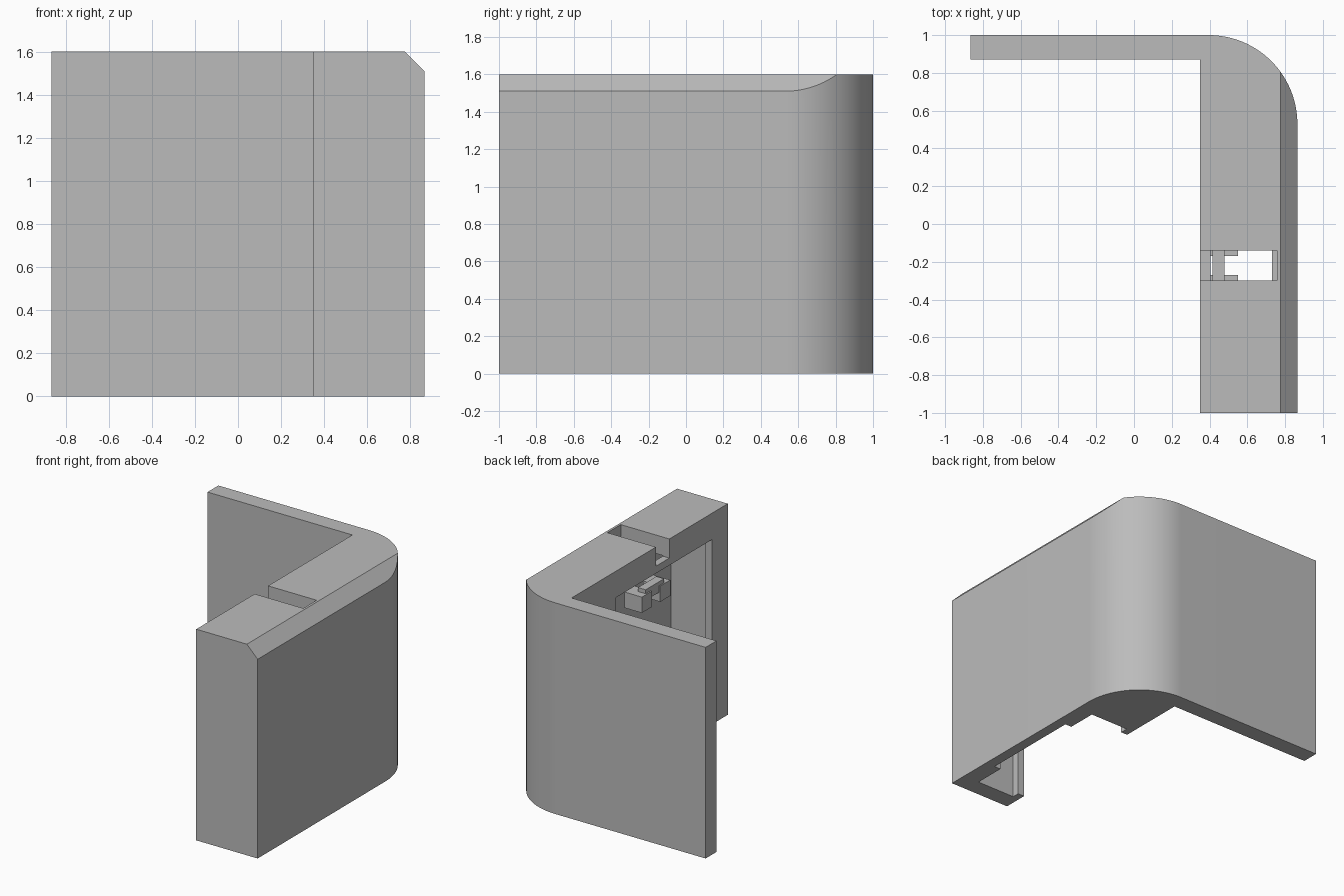
import bpy, bmesh, math

cube = bpy.data.objects.get("Cube")
if cube:
    bpy.data.objects.remove(cube, do_unlink=True)

grey = bpy.data.materials.new("plain grey")
grey.use_nodes = True
grey.diffuse_color = (0.5, 0.5, 0.5, 1)
bsdf = next(n for n in grey.node_tree.nodes if n.type == 'BSDF_PRINCIPLED')
bsdf.inputs["Base Color"].default_value = grey.diffuse_color


def prism(name, points, offset):
    """Extrude a flat outline of 3D points along an offset."""
    bm = bmesh.new()
    face = bm.faces.new([bm.verts.new(p) for p in points])
    top = bmesh.ops.extrude_face_region(bm, geom=[face])
    verts = [g for g in top["geom"] if isinstance(g, bmesh.types.BMVert)]
    bmesh.ops.translate(bm, verts=verts, vec=offset)
    bmesh.ops.recalc_face_normals(bm, faces=bm.faces)
    mesh = bpy.data.meshes.new(name)
    bm.to_mesh(mesh)
    bm.free()
    mesh.materials.append(grey)
    obj = bpy.data.objects.new(name, mesh)
    bpy.context.collection.objects.link(obj)
    return obj


def box(name, x, y, z):
    pts = [(x[0], y[0], z[0]), (x[1], y[0], z[0]),
           (x[1], y[1], z[0]), (x[0], y[1], z[0])]
    return prism(name, pts, (0, 0, z[1] - z[0]))


def activate(obj):
    bpy.ops.object.select_all(action='DESELECT')
    obj.select_set(True)
    bpy.context.view_layer.objects.active = obj


def cut(target, cutter):
    cutter.hide_render = True
    mod = target.modifiers.new("cut", 'BOOLEAN')
    mod.operation = 'DIFFERENCE'
    mod.solver = 'EXACT'
    mod.object = cutter
    activate(target)
    bpy.ops.object.modifier_apply(modifier=mod.name)
    bpy.data.objects.remove(cutter, do_unlink=True)


# Corner housing: L outline with a rounded outer corner
side, radius, height, steps = 0.865, 0.47, 1.6, 28
outline = [(-side, 0.87, 0), (0.35, 0.87, 0), (0.35, -1, 0), (side, -1, 0)]
for i in range(steps + 1):
    a = math.pi / 2 * i / steps
    outline.append((side - radius + radius * math.cos(a),
                    1 - radius + radius * math.sin(a), 0))
outline.append((-side, 1, 0))
housing = prism("corner_housing", outline, (0, 0, height))

# Bevelled top edge
cut(housing, prism("bevel_cutter",
                   [(0.77, -1.2, 1.605), (0.97, -1.2, 1.405), (0.97, -1.2, 1.8),
                    (0.77, -1.2, 1.8)], (0, 2.4, 0)))
# Hollow inside, then the narrower framed opening
cut(housing, box("cavity_cutter", (0.405, 0.73), (-0.865, 0.4), (-0.1, 1.46)))
cut(housing, box("opening_cutter", (0.2, 0.5), (-0.81, 0.34), (-0.2, 1.4)))
# Slot through the top
cut(housing, box("slot_cutter", (0.2, 0.757), (-0.3, -0.14), (1.455, 1.8)))
# Shallow recess low on the inner wall
cut(housing, box("recess_cutter", (0.6, 0.785), (-0.62, 0.17), (-0.1, 0.3)))

activate(housing)
bpy.ops.object.shade_smooth_by_angle(angle=math.radians(20))

# Bracket behind the opening: two blocks joined by a bar
for name, y in (("back_bracket_block", (-0.17, -0.05)),
                ("front_bracket_block", (-0.39, -0.27))):
    box(name, (0.405, 0.55), y, (1.12, 1.24))
box("bracket_bar", (0.415, 0.48), (-0.33, -0.11), (1.19, 1.27))
